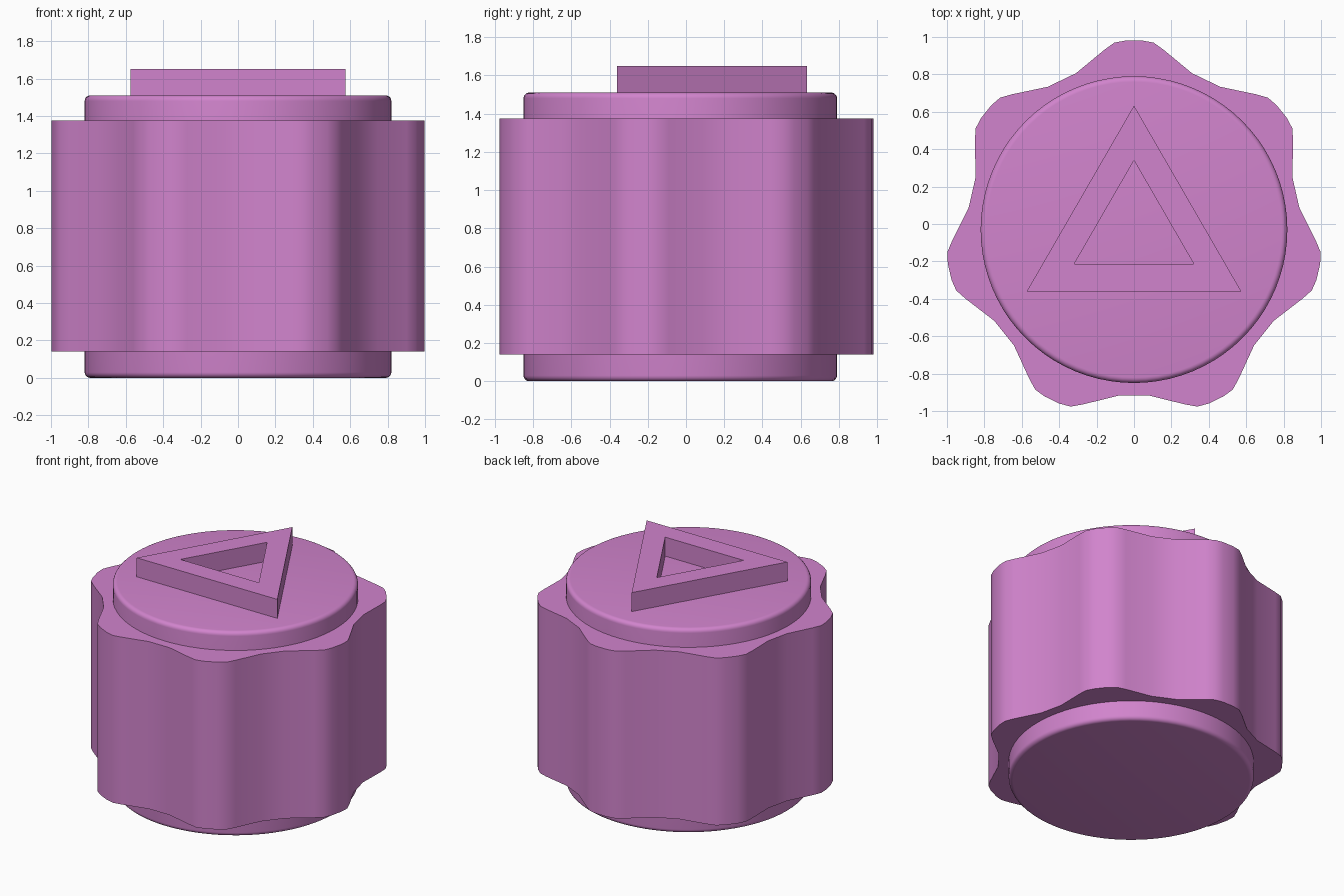
import bpy, bmesh
from math import radians, sin, cos, pi

cube = bpy.data.objects.get("Cube")
if cube:
    bpy.data.objects.remove(cube, do_unlink=True)

CENTRE_Y = -0.03
LOBES = 7

pink = bpy.data.materials.new("orchid pink")
pink.use_nodes = True
colour = (0.64, 0.23, 0.61, 1)
pink.diffuse_color = colour
bsdf = next(n for n in pink.node_tree.nodes if n.type == 'BSDF_PRINCIPLED')
bsdf.inputs["Base Color"].default_value = colour


def ring(radius, count):
    """Regular polygon with one corner towards +y."""
    return [(radius * sin(2 * pi * i / count), radius * cos(2 * pi * i / count))
            for i in range(count)]


def finish(name, bm):
    bmesh.ops.recalc_face_normals(bm, faces=bm.faces[:])
    mesh = bpy.data.meshes.new(name)
    bm.to_mesh(mesh)
    bm.free()
    mesh.materials.append(pink)
    obj = bpy.data.objects.new(name, mesh)
    obj.location.y = CENTRE_Y
    bpy.context.collection.objects.link(obj)
    return obj


def smooth(obj, angle):
    bpy.ops.object.select_all(action='DESELECT')
    obj.select_set(True)
    bpy.context.view_layer.objects.active = obj
    bpy.ops.object.shade_smooth_by_angle(angle=radians(angle))


def prism(name, outline, z0, z1, rim=0):
    bm = bmesh.new()
    base = bm.faces.new([bm.verts.new((x, y, z0)) for x, y in outline])
    top = bmesh.ops.extrude_face_region(bm, geom=[base], use_keep_orig=True)["geom"]
    bmesh.ops.translate(bm, vec=(0, 0, z1 - z0),
                        verts=[v for v in top if isinstance(v, bmesh.types.BMVert)])
    if rim:
        edges = [e for e in bm.edges
                 if abs(e.verts[0].co.z - e.verts[1].co.z) < 0.001]
        bmesh.ops.bevel(bm, geom=edges, offset=rim, segments=5,
                        profile=0.5, affect='EDGES')
    return finish(name, bm)


# Inner drum with rounded rims
drum = prism("drum", ring(0.82, 80), 0, 1.51, rim=0.03)
smooth(drum, 35)

# Lobed grip: half a lobe as (degrees from lobe centre, radius), mirrored
half = [(2.5, 1.012), (6, 1.005), (9.4, 0.974), (20.3, 0.892)]
lobe = [(-a, r) for a, r in reversed(half)] + half
grip_outline = []
for i in range(LOBES):
    for a, r in lobe:
        t = radians(a) + 2 * pi * i / LOBES
        grip_outline.append((r * sin(t), r * cos(t)))
grip = prism("lobed_grip", grip_outline, 0.14, 1.375)
smooth(grip, 40)

# Raised triangular frame on the top
bm = bmesh.new()
loops = [[bm.verts.new((x, y, z)) for x, y in ring(r, 3)]
         for r, z in ((0.663, 1.505), (0.663, 1.65), (0.37, 1.65), (0.37, 1.505))]
for k in range(4):
    a, b = loops[k], loops[(k + 1) % 4]
    for i in range(3):
        j = (i + 1) % 3
        bm.faces.new((a[i], a[j], b[j], b[i]))
finish("triangle_frame", bm)
